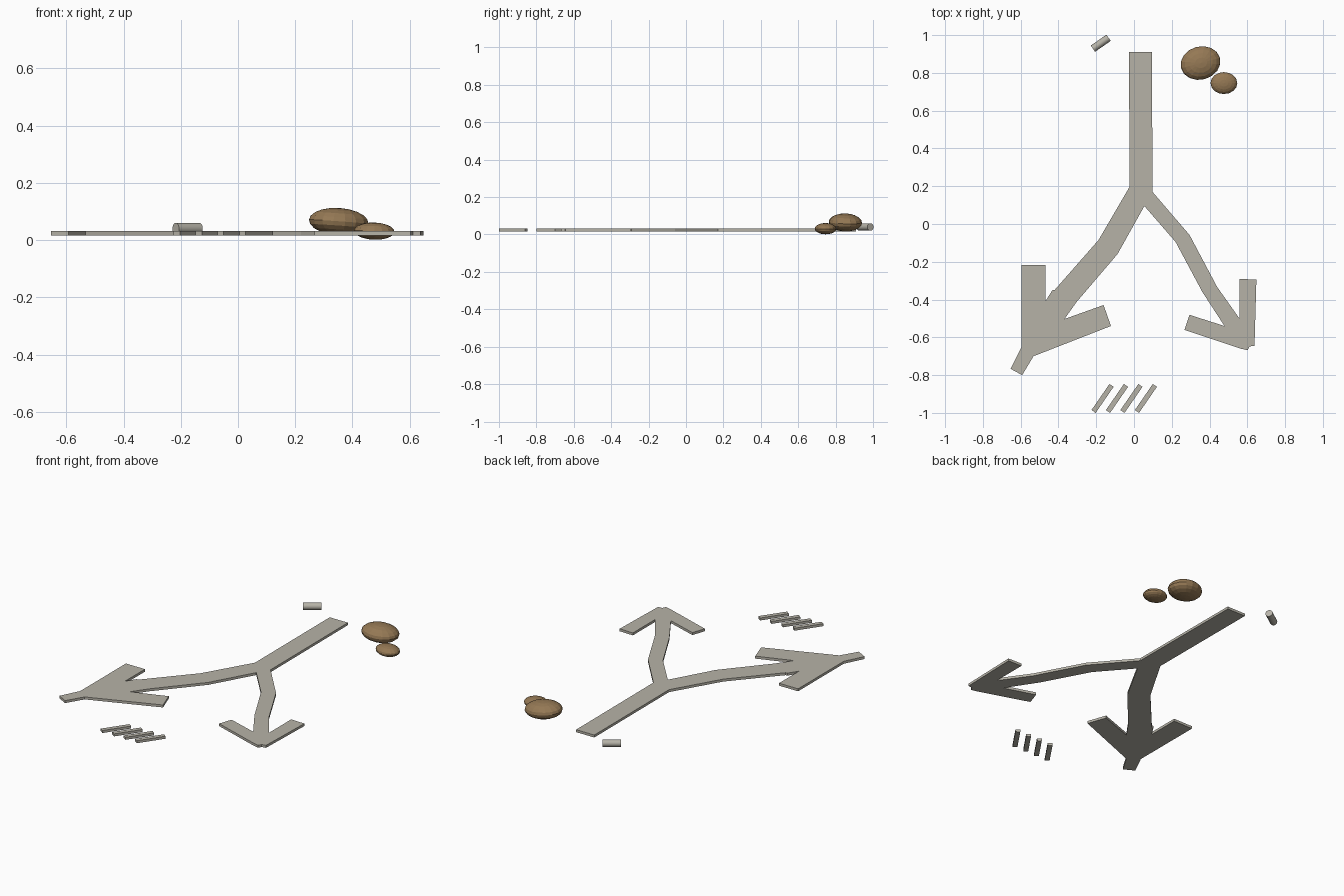
import bpy, bmesh
from math import radians
from mathutils import Vector

cube = bpy.data.objects.get("Cube")
if cube:
    bpy.data.objects.remove(cube, do_unlink=True)

BOTTOM, TOP = 0.016, 0.031


def material(name, rgb):
    m = bpy.data.materials.new(name)
    m.use_nodes = True
    m.diffuse_color = (*rgb, 1)
    m.node_tree.nodes["Principled BSDF"].inputs["Base Color"].default_value = (*rgb, 1)
    return m


stone = material("pale_stone", (0.47, 0.45, 0.39))
brown = material("rock_brown", (0.30, 0.19, 0.09))


def plate(name, outline):
    """Flat slab extruded upward from an outline."""
    bm = bmesh.new()
    face = bm.faces.new([bm.verts.new((x, y, BOTTOM)) for x, y in outline])
    ext = bmesh.ops.extrude_face_region(bm, geom=[face])
    moved = [v for v in ext["geom"] if isinstance(v, bmesh.types.BMVert)]
    bmesh.ops.translate(bm, verts=moved, vec=(0, 0, TOP - BOTTOM))
    bmesh.ops.recalc_face_normals(bm, faces=bm.faces)
    mesh = bpy.data.meshes.new(name)
    bm.to_mesh(mesh)
    bm.free()
    mesh.materials.append(stone)
    bpy.context.collection.objects.link(bpy.data.objects.new(name, mesh))


def rock(name, centre, radii, tilt, turn):
    bpy.ops.mesh.primitive_uv_sphere_add(segments=16, ring_count=10, radius=1, location=centre)
    ob = bpy.context.object
    ob.name = name
    ob.scale = radii
    ob.rotation_euler = (0, radians(tilt), radians(turn))
    ob.data.materials.append(brown)


# Forked path: trunk, then each branch with its arrowhead
trunk = [(-0.024, 0.196), (-0.026, 0.91), (0.095, 0.91), (0.098, 0.17)]
left_arrow = [(0.294, -0.058), (0.44, -0.333), (0.558, -0.5), (0.558, -0.291),
              (0.648, -0.294), (0.638, -0.645), (0.612, -0.648), (0.602, -0.668),
              (0.569, -0.661), (0.267, -0.561), (0.294, -0.481), (0.479, -0.54),
              (0.362, -0.36), (0.22, -0.095)]
crotch = [(0.055, 0.095)]
right_arrow = [(-0.087, -0.159), (-0.304, -0.413), (-0.368, -0.503), (-0.161, -0.429),
               (-0.122, -0.54), (-0.532, -0.7), (-0.592, -0.8), (-0.653, -0.767),
               (-0.595, -0.651), (-0.595, -0.217), (-0.468, -0.217), (-0.468, -0.407),
               (-0.431, -0.349), (-0.42, -0.349), (-0.188, -0.085)]
plate("forked_path", trunk + left_arrow + crotch + right_arrow)

# Row of slanted tally bars
for i in range(4):
    dx = i * 0.0765
    plate(f"tally_bar_{i + 1}", [(x + dx, y) for x, y in
          [(-0.225, -0.985), (-0.203, -1.0), (-0.108, -0.862), (-0.13, -0.847)]])

# Small rod lying on its side
bpy.ops.mesh.primitive_cylinder_add(vertices=16, radius=0.02, depth=0.101,
                                    location=(-0.176, 0.957, 0.04))
rod = bpy.context.object
rod.name = "rod"
rod.rotation_euler = Vector((0.82, 0.57, 0)).to_track_quat('Z', 'Y').to_euler()
rod.data.materials.append(stone)
bpy.ops.object.shade_smooth_by_angle(angle=radians(40))

# Two flattened rocks
rock("large_rock", (0.352, 0.852, 0.064), (0.107, 0.088, 0.048), 4, 15)
rock("small_rock", (0.476, 0.746, 0.031), (0.071, 0.058, 0.03), 2, 0)
